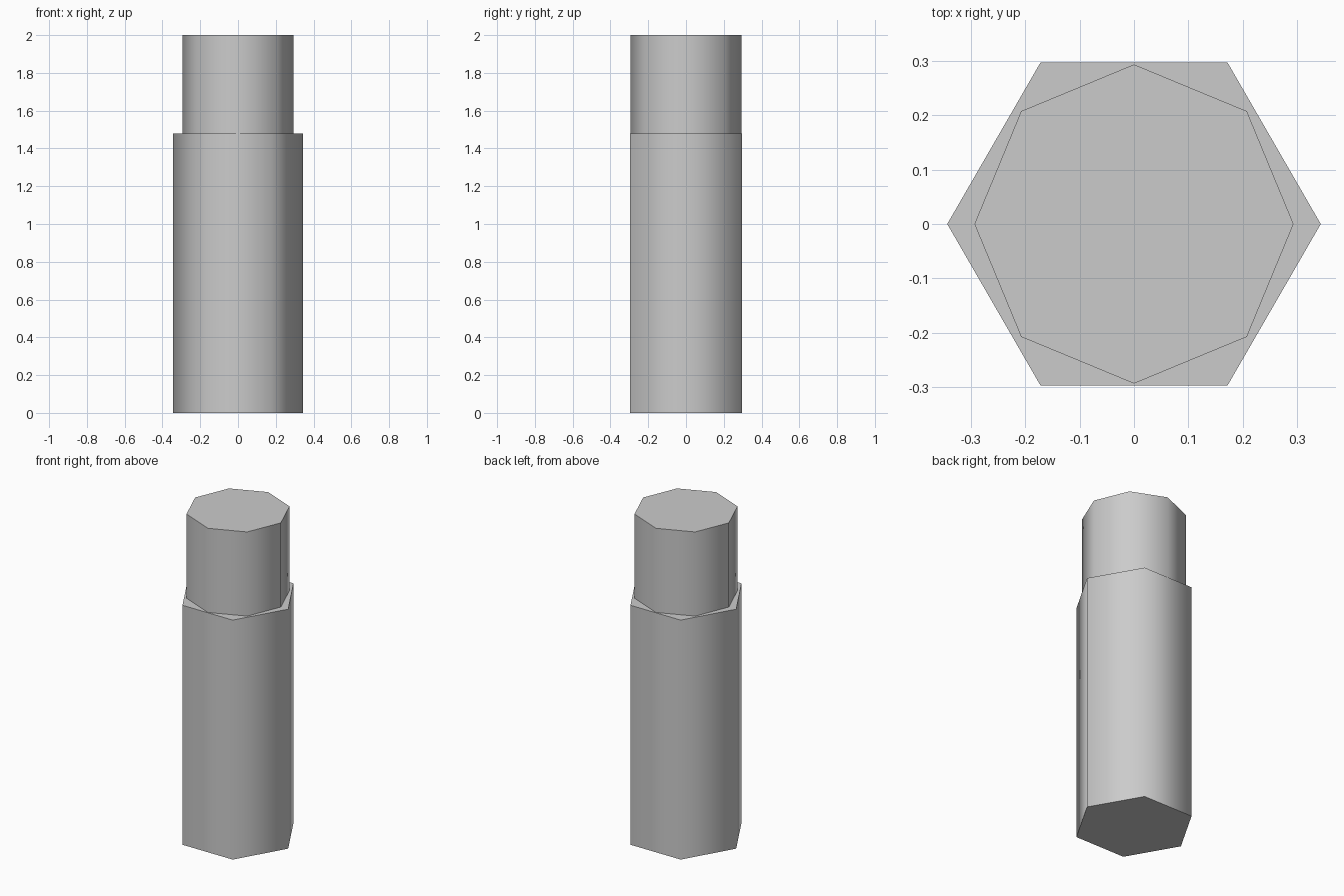
import bpy
from math import pi, radians

if "Cube" in bpy.data.objects:
    bpy.data.objects.remove(bpy.data.objects["Cube"])


def prism(name, sides, radius, z0, z1):
    # Upright prism with a corner on the +x axis, smooth sides and sharp flat caps
    bpy.ops.mesh.primitive_cylinder_add(
        vertices=sides, radius=radius, depth=z1 - z0,
        location=(0, 0, (z0 + z1) / 2), rotation=(0, 0, pi / 2))
    obj = bpy.context.object
    obj.name = name
    bpy.ops.object.shade_smooth_by_angle(angle=radians(70))
    return obj


# Six-sided lower body
prism("hexagonal_body", 6, 0.343, 0.0, 1.48)

# Narrower eight-sided top section
prism("octagonal_tip", 8, 0.293, 1.48, 2.0)
